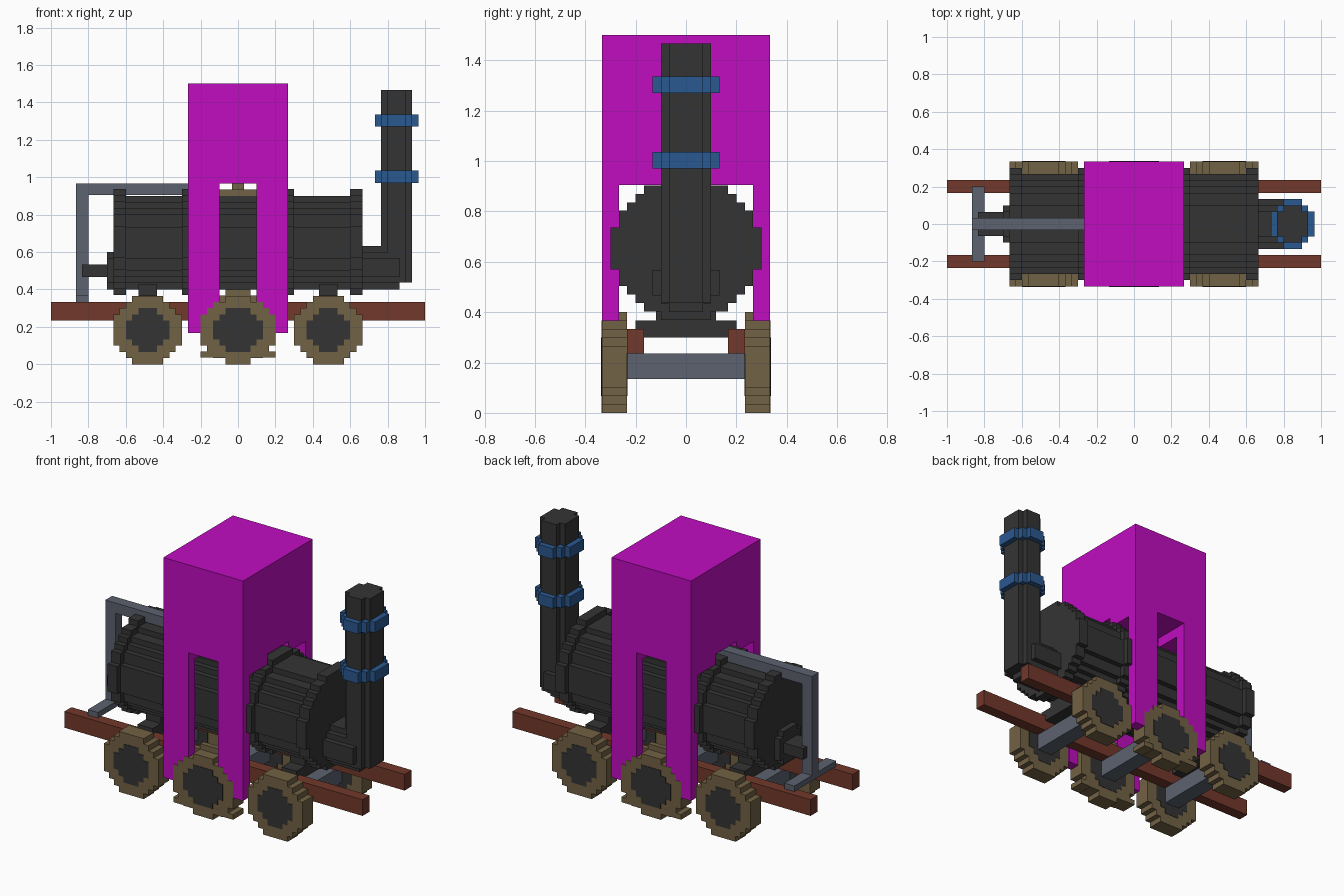
import bpy, bmesh, math
from mathutils import Vector

if "Cube" in bpy.data.objects:
    bpy.data.objects.remove(bpy.data.objects["Cube"], do_unlink=True)

U = 1 / 30  # block size of the stepped style


def material(name, rgb):
    m = bpy.data.materials.new(name)
    m.use_nodes = True
    m.diffuse_color = (*rgb, 1)
    m.node_tree.nodes["Principled BSDF"].inputs["Base Color"].default_value = (*rgb, 1)
    return m


MAGENTA = material("magenta", (.53, .004, .53))
IRON = material("dark iron", (.034, .034, .034))
WOOD = material("brown wood", (.171, .122, .058))
RUST = material("rust red", (.171, .04, .024))
BLUE = material("blue", (.023, .098, .279))
STEEL = material("steel grey", (.107, .122, .162))


def finish(name, bm, mat):
    bmesh.ops.recalc_face_normals(bm, faces=bm.faces)
    mesh = bpy.data.meshes.new(name)
    bm.to_mesh(mesh)
    bm.free()
    mesh.materials.append(mat)
    ob = bpy.data.objects.new(name, mesh)
    bpy.context.collection.objects.link(ob)
    return ob


def box(name, x, y, z, mat):
    bm = bmesh.new()
    bmesh.ops.create_cube(bm, size=1)
    for v in bm.verts:
        v.co = [r[0] if c < 0 else r[1] for c, r in zip(v.co, (x, y, z))]
    return finish(name, bm, mat)


def disc(name, axis, span, center, half_w, half_h, mat):
    """Stepped round prism along an axis; center and half sizes in the other two axes."""
    rows = round(2 * half_h / U)
    odd = .5 * (round(2 * half_w / U) % 2)
    right = []
    for i in range(rows):
        h = (i + .5) * U - half_h
        w = half_w * math.sqrt(max(0, 1 - (h / half_h) ** 2))
        w = (round(w / U - odd) + odd) * U
        for t in (i * U - half_h, (i + 1) * U - half_h):
            if len(right) > 1 and abs(right[-1][0] - w) < 1e-5 and abs(right[-2][0] - w) < 1e-5:
                right.pop()
            right.append((w, t))
    outline = right + [(-w, t) for w, t in reversed(right)]
    bm = bmesh.new()
    verts = []
    for w, t in outline:
        co = [center[0] + w, center[1] + t]
        co.insert(axis, span[0])
        verts.append(bm.verts.new(co))
    face = bm.faces.new(verts)
    ext = bmesh.ops.extrude_face_region(bm, geom=[face])
    move = Vector((0, 0, 0))
    move[axis] = span[1] - span[0]
    bmesh.ops.translate(bm, vec=move, verts=[g for g in ext["geom"] if isinstance(g, bmesh.types.BMVert)])
    return finish(name, bm, mat)


def sided(s, a, b):
    return tuple(sorted((s * a, s * b)))


# Rails and wheels on both sides
for s, side in ((-1, "front"), (1, "back")):
    box(side + "_rail", (-1, 1), sided(s, .167, .235), (.235, .333), RUST)
    for x, name in ((-.483, "right"), (.483, "left")):
        disc(f"{side}_{name}_wheel", 1, sided(s, .235, .333), (x, .183), 5.5 * U, 5.5 * U, WOOD)
        disc(f"{side}_{name}_hub", 1, sided(s, .233, .336), (x, .183), 3.5 * U, 3.5 * U, IRON)
    disc(side + "_middle_wheel", 1, sided(s, .235, .335), (0, .183), 6 * U, 5.5 * U, WOOD)
    disc(side + "_middle_hub", 1, sided(s, .233, .338), (0, .183), 4 * U, 3.5 * U, IRON)
    disc(side + "_middle_flange", 1, sided(s, .235, .267), (0, .2), 6 * U, 6 * U, WOOD)
    box(side + "_middle_tab", (-.2, .2), sided(s, .235, .333), (.035, .067), WOOD)

# Axles and boiler saddles
for x in (-.483, 0, .483):
    box("axle", (x - .05, x + .05), (-.235, .235), (.135, .235), STEEL)
for x in (-.483, .483):
    box("saddle_base", (x - .05, x + .05), (-.2, .2), (.3, .367), IRON)
    box("saddle_neck", (x - .05, x + .05), (-.12, .12), (.367, .43), IRON)

# Boiler with raised rings
disc("boiler", 0, (-.65, .65), (0, .65), 8 * U, 7.5 * U, IRON)
for s in (-1, 1):
    disc("boiler_end_ring", 0, sided(s, .6, .665), (0, .653), 9 * U, 8.5 * U, IRON)
    disc("boiler_inner_ring", 0, sided(s, .233, .3), (0, .653), 9 * U, 8.5 * U, IRON)
box("boiler_cap", (-.2, .2), (-.1, .1), (.86, .935), WOOD)
box("boiler_cap_knob", (-.033, .033), (-.033, .033), (.93, .967), WOOD)

# End plate and push rod
disc("end_plate", 0, (-.7, -.66), (0, .5), 3 * U, 3 * U, IRON)
box("push_rod", (-.833, -.69), (-.065, .065), (.467, .533), IRON)

# Elbow pipe, chimney and bands
disc("elbow_pipe", 0, (.65, .863), (0, .517), 4 * U, 3.5 * U, IRON)
disc("chimney", 2, (.437, 1.467), (.848, 0), 2.5 * U, 3 * U, IRON)
for z in (.97, 1.27):
    disc("chimney_band", 2, (z, z + .065), (.848, 0), 3.5 * U, 4 * U, BLUE)

# Tower with four legs and stepped arches
box("tower", (-.267, .267), (-.333, .333), (.967, 1.5), MAGENTA)
for sx in (-1, 1):
    for sy in (-1, 1):
        box("tower_leg", sided(sx, .1, .267), sided(sy, .267, .333), (.167, .905), MAGENTA)
        box("arch_shoulder", sided(sx, .1, .267), sided(sy, .1, .333), (.905, .967), MAGENTA)

# Steel linkage at the right end
box("linkage_arm", (-.867, -.2), (-.033, .033), (.905, .967), STEEL)
box("linkage_post", (-.867, -.8), (-.033, .033), (.333, .92), STEEL)
box("linkage_crossbar", (-.867, -.8), (-.2, .2), (.333, .367), STEEL)
